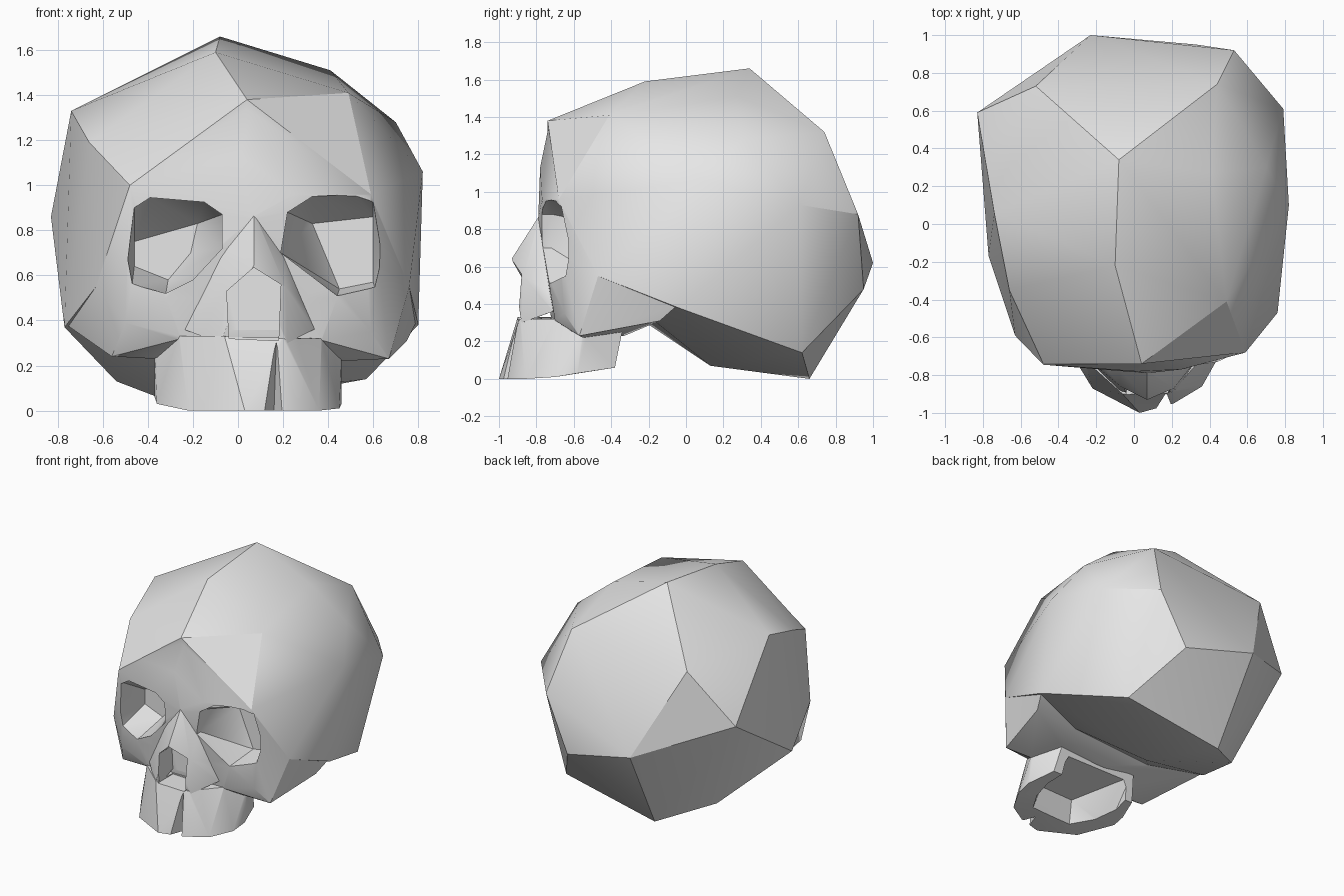
import bpy
import bmesh
import math

default_cube = bpy.data.objects.get("Cube")
if default_cube:
    bpy.data.objects.remove(default_cube, do_unlink=True)

# Single bone colour
bone = bpy.data.materials.new("bone_grey")
bone.use_nodes = True
bone.diffuse_color = (.8, .8, .8, 1)
bone.node_tree.nodes["Principled BSDF"].inputs["Base Color"].default_value = (.8, .8, .8, 1)


def faceted_solid(name, points):
    """Wrap a closed faceted solid around a handful of corner points."""
    bm = bmesh.new()
    for point in points:
        bm.verts.new(point)
    result = bmesh.ops.convex_hull(bm, input=bm.verts[:])
    leftovers = {item for key in ("geom_interior", "geom_unused") for item in result[key]
                 if isinstance(item, bmesh.types.BMVert)}
    bmesh.ops.delete(bm, geom=list(leftovers), context='VERTS')
    bmesh.ops.recalc_face_normals(bm, faces=bm.faces[:])
    mesh = bpy.data.meshes.new(name)
    bm.to_mesh(mesh)
    bm.free()
    mesh.materials.append(bone)
    solid = bpy.data.objects.new(name, mesh)
    bpy.context.collection.objects.link(solid)
    return solid


def at_depth(outline, depth):
    """Place a front outline of (x, z) pairs at a given y."""
    return [(x, depth, z) for x, z in outline]


def combine(body, tool, operation):
    """Apply a boolean with the tool, then discard the tool."""
    tool.hide_render = True
    modifier = body.modifiers.new(tool.name, 'BOOLEAN')
    modifier.operation = operation
    modifier.solver = 'EXACT'
    modifier.object = tool
    bpy.ops.object.select_all(action='DESELECT')
    bpy.context.view_layer.objects.active = body
    body.select_set(True)
    bpy.ops.object.modifier_apply(modifier=modifier.name)
    bpy.data.objects.remove(tool, do_unlink=True)


# Cranium: crown, sides, back, base and brow corners
skull = faceted_solid("skull", [
    (-.08, .34, 1.66), (-.1, -.22, 1.59), (.04, -.74, 1.38),
    (.49, -.41, 1.41), (.41, .27, 1.51), (.7, .3, 1.28),
    (.82, .1, 1.06), (.79, .61, .93), (.44, .74, 1.32),
    (.53, .92, .88), (-.23, 1, .62), (.33, .95, .48),
    (-.52, .73, 1.25), (-.74, .06, 1.33), (-.83, .59, .86),
    (-.77, -.17, .37), (-.54, .4, .13), (-.2, .66, 0),
    (.57, .62, .14), (.8, -.04, .38), (0, .13, .07),
    (.76, -.47, .55), (.59, -.68, .96), (-.48, -.74, 1),
    (-.63, -.59, .55), (-.66, -.35, 1.19),
])

# Brow and cheekbones
midface = faceted_solid("midface", [
    (.59, -.68, .96), (-.48, -.745, 1), (.01, -.78, 1.13),
    (.25, -.77, .96), (.07, -.79, .86), (.04, -.73, 1.37),
    (.76, -.47, .55), (-.63, -.59, .55),
    (.59, -.65, .35), (.67, -.57, .23), (.46, -.55, .22), (.37, -.7, .31),
    (-.25, -.72, .32), (-.5, -.68, .39), (-.56, -.58, .24), (-.37, -.55, .23),
    (.44, -.73, .5), (-.32, -.75, .5),
    (.79, -.05, .39), (.75, -.14, .31), (-.76, -.17, .38), (0, -.33, .23),
])

# Nasal bones
nose = faceted_solid("nose", [
    (.07, -.78, .88), (.07, -.93, .645), (-.07, -.86, .52), (.21, -.87, .55),
    (-.08, -.73, .74), (.2, -.73, .72), (-.24, -.72, .36), (.34, -.71, .36),
    (-.08, -.88, .3), (.22, -.88, .3), (.07, -.6, .6),
])

# Upper jaw
upper_jaw = faceted_solid("upper_jaw", [
    (-.26, -.72, .33), (.37, -.7, .32), (-.06, -.9, .33), (.2, -.89, .32),
    (-.22, -.87, 0), (.03, -1, 0), (.21, -.95, 0), (.36, -.86, 0),
    (.45, -.7, .01), (.46, -.58, .03), (.4, -.38, .06),
    (-.36, -.64, .03), (-.37, -.56, .06), (-.3, -.38, .07),
    (.46, -.55, .24), (-.37, -.55, .25), (.36, -.34, .26), (-.28, -.34, .26),
])

for part in (midface, nose, upper_jaw):
    combine(skull, part, 'UNION')

# Eye sockets: a straight rim that tapers to a smaller back wall
sockets = {
    "right_eye_socket": (
        [(-.46, .9), (-.39, .945), (-.15, .925), (-.07, .87), (-.07, .72),
         (-.2, .58), (-.32, .52), (-.47, .56), (-.49, .67)],
        [(-.46, .75), (-.18, .83), (-.21, .7), (-.31, .58), (-.46, .64)]),
    "left_eye_socket": (
        [(.22, .88), (.33, .95), (.52, .96), (.6, .94),
         (.645, .68), (.61, .54), (.44, .51), (.19, .7)],
        [(.33, .83), (.6, .86), (.6, .57), (.45, .54)]),
}
for name, (rim, back) in sockets.items():
    cutter = faceted_solid(
        name, at_depth(rim, -1.1) + at_depth(rim, -.72) + at_depth(back, -.46))
    combine(skull, cutter, 'DIFFERENCE')

# Nasal opening
opening = [(.07, .635), (-.05, .53), (-.04, .32), (.07, .345), (.18, .31), (.19, .56)]
combine(skull, faceted_solid(
    "nasal_opening", at_depth(opening, -1.1) + at_depth(opening, -.72)), 'DIFFERENCE')

# Cleft in the front of the jaw
combine(skull, faceted_solid("jaw_cleft", [
    (.16, -.86, -.02), (.17, -.89, .3), (.17, -1.1, .3),
    (.07, -1.1, -.02), (.25, -1.1, -.02)]), 'DIFFERENCE')

# Hollow palate, open to the back
combine(skull, faceted_solid("palate_hollow", [
    (-.1, -.82, -.05), (.26, -.8, -.05), (.37, -.62, -.05), (.33, -.3, -.05),
    (-.24, -.3, -.05), (-.28, -.62, -.05),
    (-.06, -.74, .16), (.22, -.73, .16), (.3, -.3, .21), (-.22, -.3, .21),
]), 'DIFFERENCE')

# Tidy the joins and shade
bm = bmesh.new()
bm.from_mesh(skull.data)
bmesh.ops.remove_doubles(bm, verts=bm.verts[:], dist=.004)
bmesh.ops.triangulate(bm, faces=bm.faces[:])
bm.to_mesh(skull.data)
bm.free()
bpy.ops.object.select_all(action='DESELECT')
skull.select_set(True)
bpy.context.view_layer.objects.active = skull
bpy.ops.object.shade_smooth_by_angle(angle=math.radians(30))
